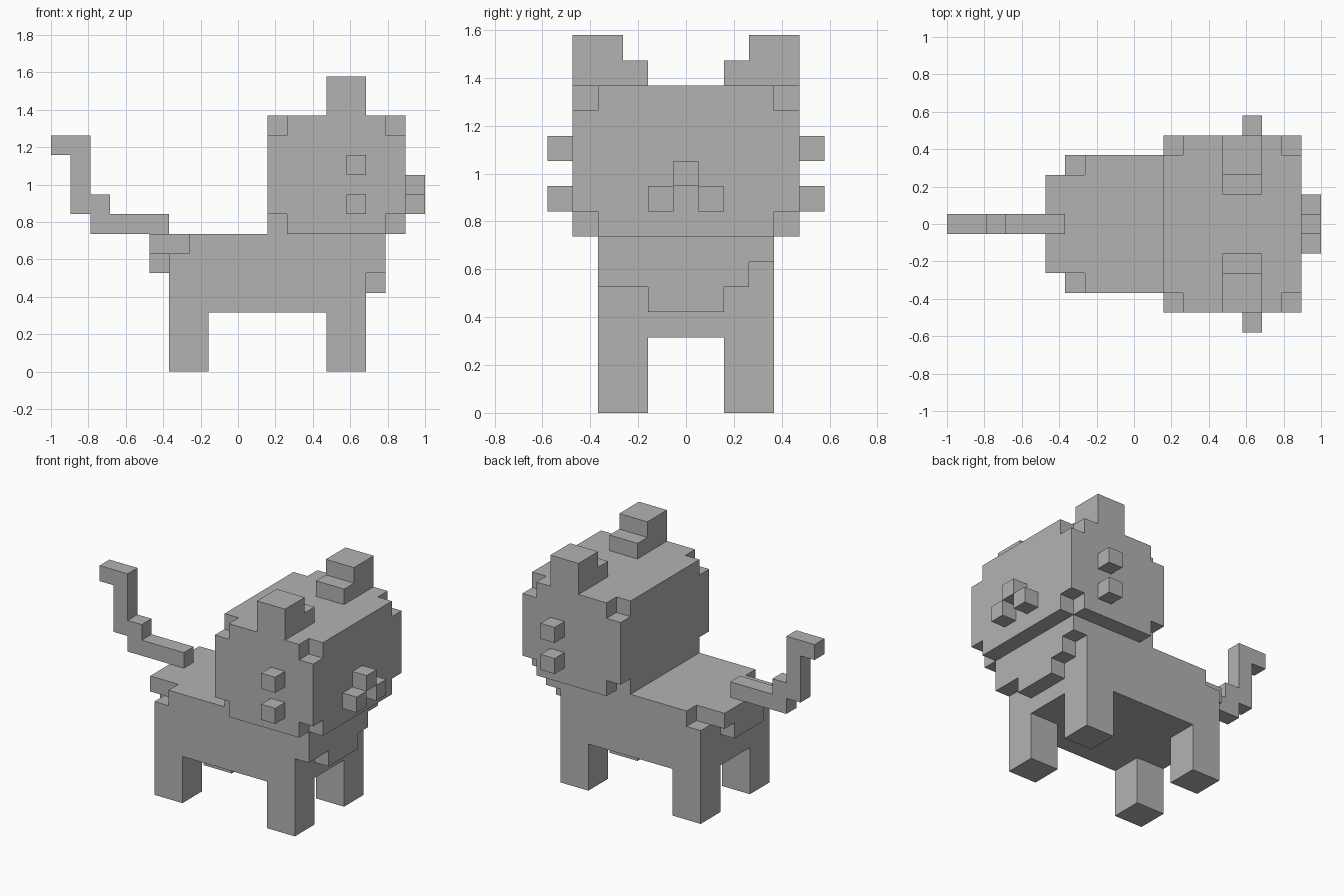
import bpy
import bmesh
from itertools import product
from mathutils import Vector

if "Cube" in bpy.data.objects:
    bpy.data.objects.remove(bpy.data.objects["Cube"], do_unlink=True)

UNIT = 2 / 19  # edge of one block

grey = bpy.data.materials.new("plain grey")
grey.use_nodes = True
grey.diffuse_color = (0.45, 0.45, 0.45, 1)
grey.node_tree.nodes["Principled BSDF"].inputs["Base Color"].default_value = grey.diffuse_color


def block(x, y, z):
    """Cells of a box: x and z as (start, end), y as (first, last) about the middle."""
    return set(product(range(*x), range(y[0], y[1] + 1), range(*z)))


def mirror(cells):
    return {(x, -y, z) for x, y, z in cells}


parts = {}

# Body, with stepped rump and chest
rump = block((5, 7), (-2, 2), (6, 7)) | block((5, 6), (-1, 1), (5, 6))
parts["body"] = block((6, 16), (-3, 3), (3, 6)) | block((7, 16), (-3, 3), (6, 7)) | rump
parts["chest"] = (block((16, 17), (-3, 2), (5, 7)) | block((16, 17), (-1, 1), (4, 5))
                  | block((16, 17), (3, 3), (6, 7)))

# Head, with its eight corner blocks missing
corners = set(product((11, 17), (-4, 4), (7, 12)))
parts["head"] = block((11, 18), (-4, 4), (7, 13)) - corners

# Nose and cheeks
parts["nose"] = block((18, 19), (0, 0), (9, 10))
parts["muzzle_left"] = block((18, 19), (1, 1), (8, 9))
parts["muzzle_right"] = mirror(parts["muzzle_left"])

# Paired parts
pairs = {
    "ear": block((14, 16), (3, 4), (13, 15)) | block((14, 16), (2, 2), (13, 14)),
    "upper_side_stud": block((15, 16), (5, 5), (10, 11)),
    "lower_side_stud": block((15, 16), (5, 5), (8, 9)),
    "front_leg": block((14, 16), (2, 3), (0, 3)),
    "back_leg": block((6, 8), (2, 3), (0, 3)),
}
for name, cells in pairs.items():
    parts[name + "_a"] = cells
    parts[name + "_b"] = mirror(cells)

# Tail, one block thick
parts["tail"] = (block((2, 6), (0, 0), (7, 8)) | block((2, 3), (0, 0), (8, 9))
                 | block((1, 2), (0, 0), (8, 12)) | block((0, 1), (0, 0), (11, 12)))

solid = set().union(*parts.values())


def build(name, cells):
    """Make a part from the outer faces of its cells."""
    bm = bmesh.new()
    for cell in sorted(cells):
        centre = Vector(cell) + Vector((0.5, 0, 0.5))
        for axis, sign in product(range(3), (-1, 1)):
            normal = Vector((0, 0, 0))
            normal[axis] = sign
            if tuple(int(c) for c in Vector(cell) + normal) in solid:
                continue
            u = Vector((0, 0, 0))
            u[(axis + 1) % 3] = 0.5
            v = normal.cross(u)
            middle = centre + normal / 2
            ring = (middle - u - v, middle + u - v, middle + u + v, middle - u + v)
            bm.faces.new([bm.verts.new(p * UNIT - Vector((1, 0, 0))) for p in ring])
    bmesh.ops.remove_doubles(bm, verts=bm.verts[:], dist=UNIT / 100)
    mesh = bpy.data.meshes.new(name)
    bm.to_mesh(mesh)
    bm.free()
    mesh.materials.append(grey)
    bpy.context.collection.objects.link(bpy.data.objects.new(name, mesh))


for part_name, part_cells in parts.items():
    build(part_name, part_cells)
